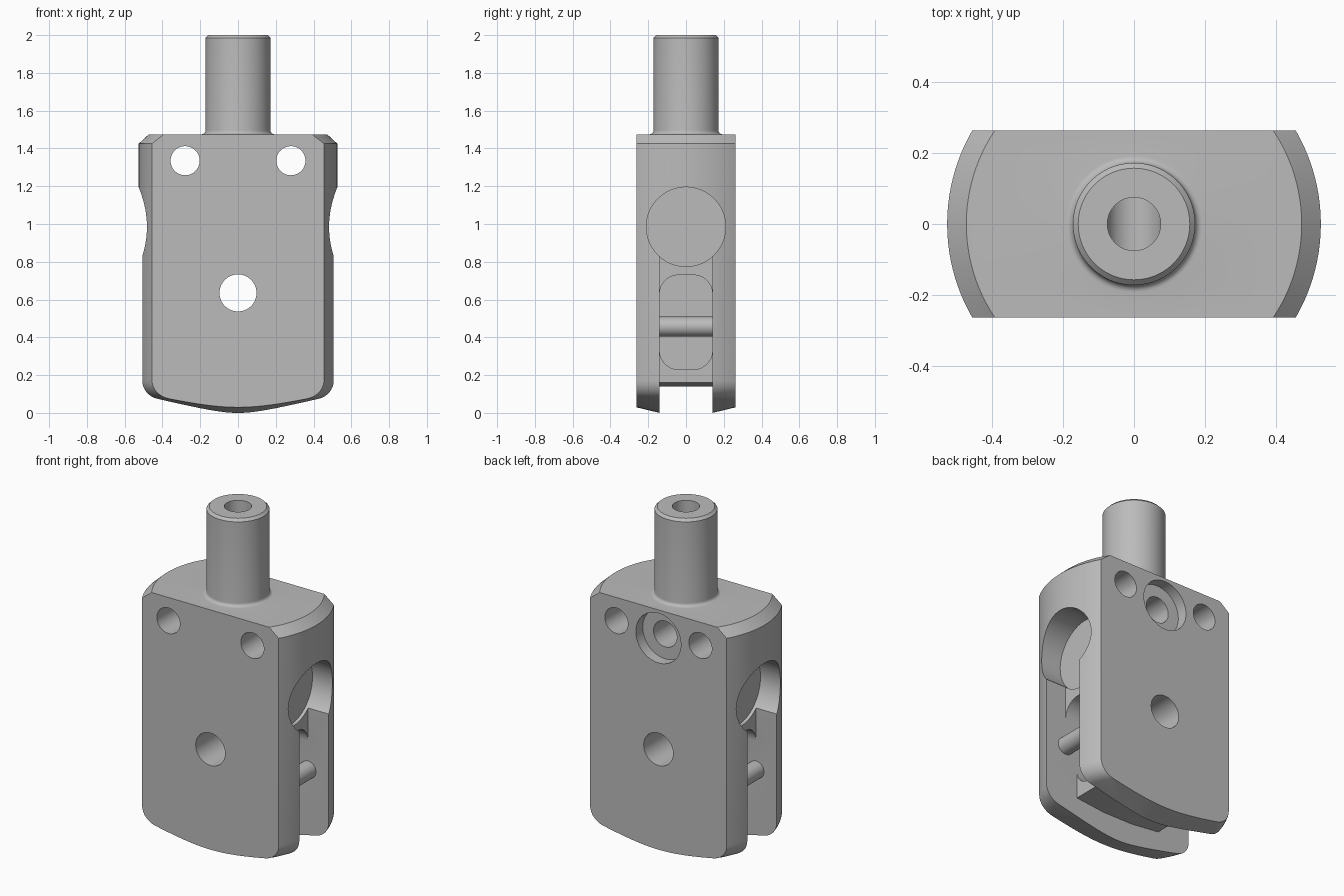
import bpy, bmesh, math
from mathutils import Matrix, Vector

if "Cube" in bpy.data.objects:
    bpy.data.objects.remove(bpy.data.objects["Cube"])

steel = bpy.data.materials.new("plain grey")
steel.use_nodes = True
GREY = (0.5, 0.5, 0.5, 1)
steel.diffuse_color = GREY
steel.node_tree.nodes["Principled BSDF"].inputs["Base Color"].default_value = GREY


def make(name, bm):
    bmesh.ops.recalc_face_normals(bm, faces=bm.faces)
    mesh = bpy.data.meshes.new(name)
    bm.to_mesh(mesh)
    bm.free()
    mesh.materials.append(steel)
    obj = bpy.data.objects.new(name, mesh)
    bpy.context.collection.objects.link(obj)
    return obj


def prism(name, points, offset):
    """Extrude a closed outline of 3D points along an offset."""
    bm = bmesh.new()
    face = bm.faces.new([bm.verts.new(p) for p in points])
    out = bmesh.ops.extrude_face_region(bm, geom=[face])
    moved = [v for v in out["geom"] if isinstance(v, bmesh.types.BMVert)]
    bmesh.ops.translate(bm, verts=moved, vec=offset)
    return make(name, bm)


def rod(name, radius, start, end, segments=64):
    a, b = Vector(start), Vector(end)
    turn = (b - a).to_track_quat('Z', 'Y').to_matrix().to_4x4()
    bm = bmesh.new()
    bmesh.ops.create_cone(bm, cap_ends=True, segments=segments, radius1=radius, radius2=radius,
                          depth=(b - a).length, matrix=Matrix.Translation((a + b) / 2) @ turn)
    return make(name, bm)


def revolve(name, profile, steps=128):
    bm = bmesh.new()
    rings = []
    for r, z in profile:
        if r == 0:
            rings.append([bm.verts.new((0, 0, z))] * steps)
        else:
            rings.append([bm.verts.new((r * math.cos(t), r * math.sin(t), z))
                          for t in (math.tau * i / steps for i in range(steps))])
    for low, high in zip(rings, rings[1:]):
        for i in range(steps):
            j = (i + 1) % steps
            bm.faces.new(dict.fromkeys((low[i], low[j], high[j], high[i])))
    return make(name, bm)


def arc(cx, cz, r, a, b, n=8):
    angles = [math.radians(a + (b - a) * i / n) for i in range(n + 1)]
    return [(cx + r * math.cos(t), cz + r * math.sin(t)) for t in angles]


def boolean(target, cutter, mode='DIFFERENCE'):
    cutter.hide_render = True
    bpy.context.view_layer.objects.active = target
    mod = target.modifiers.new("cut", 'BOOLEAN')
    mod.operation, mod.solver, mod.object = mode, 'EXACT', cutter
    bpy.ops.object.modifier_apply(modifier=mod.name)
    bpy.data.objects.remove(cutter)


# Turned body with conical bottom, chamfered shoulder and shaft
R, HALF, TOP, SHAFT = 0.526, 0.263, 1.475, 0.172
profile = [(0, -0.034)]
profile += arc(R - 0.1, 0.172, 0.1, -76, 0)
profile += [(R, 1.425), (0.472, TOP)]
profile += arc(SHAFT + 0.02, TOP + 0.02, 0.02, 270, 180, 6)
profile += [(SHAFT, 1.985), (SHAFT - 0.015, 2.0), (0, 2.0)]
body = revolve("fork_body", profile)

# Flat front and back
slab = prism("slab", [(x, -HALF, z) for x, z in ((-1, -1), (1, -1), (1, 3), (-1, 3))],
             (0, 2 * HALF, 0))
boolean(body, slab, 'INTERSECT')

# Fork slot around the central web
GAP = 0.14
side = [(0.7, -0.2), (0.7, 0.9), (0.37, 0.9), (0.37, 0.48), (0.29, 0.48), (0.29, 0.16), (0.1, 0.14)]
outline = side + [(-x, z) for x, z in reversed(side)]
boolean(body, prism("slot", [(x, -GAP, z) for x, z in outline], (0, 2 * GAP, 0)))

# Side pockets in the web and blind side bores
for s in (1, -1):
    rounded = []
    for cy, cz, a in ((0.04, 0.63, 0), (-0.04, 0.63, 90), (-0.04, 0.33, 180), (0.04, 0.33, 270)):
        rounded += arc(cy, cz, 0.1, a, a + 90)
    boolean(body, prism("pocket", [(s * 0.2, y, z) for y, z in rounded], (s * 0.4, 0, 0)))
    boolean(body, rod("side_bore", 0.21, (s * 0.35, 0, 0.985), (s * 0.7, 0, 0.985), 96))

# Cross holes, counterbore and shaft bore
for x, z, r in ((-0.28, 1.335, 0.077), (0.28, 1.335, 0.077), (0, 0.635, 0.098)):
    boolean(body, rod("cross_hole", r, (x, -1, z), (x, 1, z)))
boolean(body, rod("counterbore", 0.15, (0, HALF - 0.065, 1.305), (0, 1, 1.305)))
boolean(body, rod("screw_hole", 0.078, (0, -0.1, 1.305), (0, 1, 1.305)))
boolean(body, rod("shaft_bore", 0.075, (0, 0, 1.305), (0, 0, 2.2)))

# Pins bridging the fork
parts = [body]
for s, label in ((1, "left"), (-1, "right")):
    parts.append(rod(label + "_pin", 0.052, (s * 0.37, -GAP - 0.01, 0.457),
                     (s * 0.37, GAP + 0.01, 0.457), 32))

for obj in bpy.context.selected_objects:
    obj.select_set(False)
for obj in parts:
    obj.select_set(True)
bpy.context.view_layer.objects.active = body
bpy.ops.object.shade_smooth_by_angle(angle=math.radians(20))
